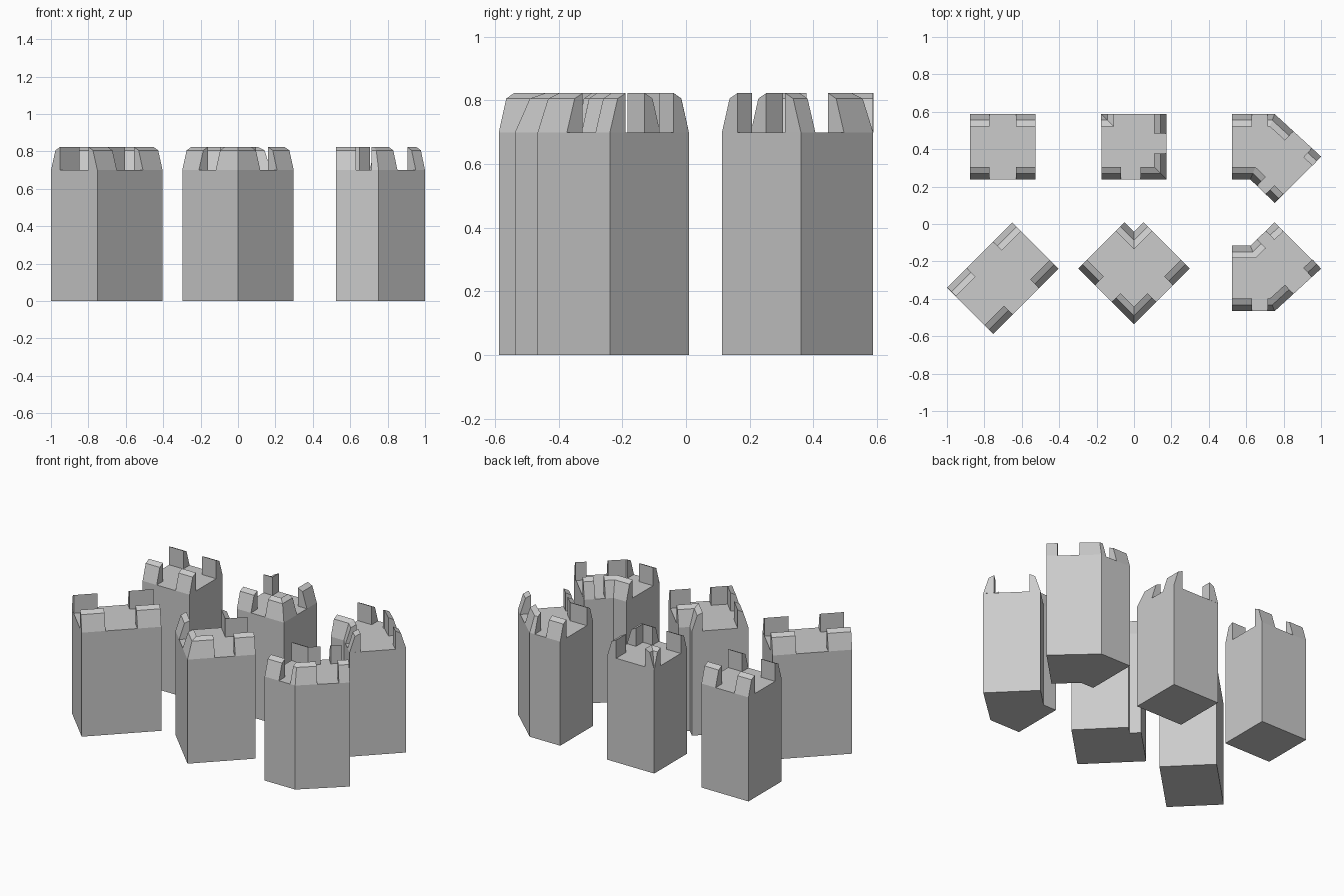
import bpy, bmesh
from mathutils import Vector as V

if "Cube" in bpy.data.objects:
    bpy.data.objects.remove(bpy.data.objects["Cube"])

ROOF = 0.70
# battlement cross-section: (depth inward from wall, height)
SECTION = [(0, ROOF), (0.033, 0.806), (0.067, 0.823), (0.067, ROOF)]


def left(d):
    return V((-d.y, d.x))


def cut(path, s0, s1):
    """Part of a polyline between two arc lengths."""
    out, s = [], 0
    for a, b in zip(path, path[1:]):
        n = (b - a).length
        for t in (s0 - s, s1 - s):
            if -1e-6 <= t <= n + 1e-6:
                p = a.lerp(b, min(max(t / n, 0), 1))
                if not out or (p - out[-1]).length > 1e-6:
                    out.append(p)
        s += n
        if s0 < s - 1e-6 and s1 > s + 1e-6 and (b - out[-1]).length > 1e-6:
            out.append(b)
    return out


def merlon(bm, pts):
    """Sweep the section along pts, mitred at corners, interior on the left."""
    dirs = [(b - a).normalized() for a, b in zip(pts, pts[1:])]
    rings = []
    for i, p in enumerate(pts):
        n0 = left(dirs[max(i - 1, 0)])
        n1 = left(dirs[min(i, len(dirs) - 1)])
        m = (n0 + n1) / (1 + n0.dot(n1))
        rings.append([bm.verts.new((p.x + m.x * d, p.y + m.y * d, z)) for d, z in SECTION])
    for r, q in zip(rings, rings[1:]):
        for j in range(4):
            k = (j + 1) % 4
            bm.faces.new((r[j], q[j], q[k], r[k]))
    bm.faces.new(rings[0])
    bm.faces.new(rings[-1][::-1])


def tower(name, outline, walls, flip=None):
    """Prism on a counter-clockwise outline, with battlements along walls."""
    bm = bmesh.new()
    low = [bm.verts.new((x, y, 0)) for x, y in outline]
    top = [bm.verts.new((x, y, ROOF)) for x, y in outline]
    bm.faces.new(low[::-1])
    bm.faces.new(top)
    for i in range(len(low)):
        k = (i + 1) % len(low)
        bm.faces.new((low[i], low[k], top[k], top[i]))
    for path, spans in walls:
        path = [V(p) for p in path]
        for s0, s1 in spans:
            merlon(bm, cut(path, s0, s1))
    if flip is not None:
        for v in bm.verts:
            v.co.y = flip - v.co.y
    bmesh.ops.recalc_face_normals(bm, faces=bm.faces)
    me = bpy.data.meshes.new(name)
    bm.to_mesh(me)
    bm.free()
    bpy.context.collection.objects.link(bpy.data.objects.new(name, me))


# straight wall piece
a = [(-0.877, 0.238), (-0.527, 0.238), (-0.527, 0.588), (-0.877, 0.588)]
ends = [(0, 0.105), (0.245, 0.35)]
tower("straight_wall", a, [(a[:2], ends), (a[2:], ends)])

# diagonal straight wall piece
d = [(-1, -0.34), (-0.752, -0.588), (-0.403, -0.239), (-0.651, 0.009)]
ends = [(0, 0.147), (0.345, 0.493)]
tower("diagonal_wall", d, [(d[1:3], ends), ([d[3], d[0]], ends)])

# square corner piece, with a small post at the inner corner
b = [(-0.175, 0.238), (0.175, 0.238), (0.175, 0.588), (-0.175, 0.588)]
post = [(-0.175, 0.589), (-0.175, 0.588), (-0.176, 0.588)]
tower("corner_wall", b, [(b[:3], [(0, 0.105), (0.21, 0.49), (0.595, 0.7)]),
                         (post, [(0, 0.002)])])

# diagonal corner piece, with a notched inner corner
e = [(-0.298, -0.239), (0, -0.537), (0.298, -0.239),
     (0.05, 0.009), (0, -0.041), (-0.05, 0.009)]
tower("diagonal_corner_wall", e, [(e[:3], [(0, 0.126), (0.253, 0.59), (0.717, 0.8428)]),
                                  (e[3:], [(0, 0.1414)])])

# half-turn bend and its mirror image
c = [(0.525, 0.238), (0.622, 0.238), (0.752, 0.113),
     (1, 0.361), (0.752, 0.588), (0.525, 0.588)]
bend = [(c[:3], [(0, 0.147), (0.211, 0.2773)]),
        (c[3:], [(0, 0.067), (0.2, 0.374), (0.457, 0.5632)])]
tower("bend_wall_back", c, bend)
tower("bend_wall_front", c, bend, flip=0.122)
